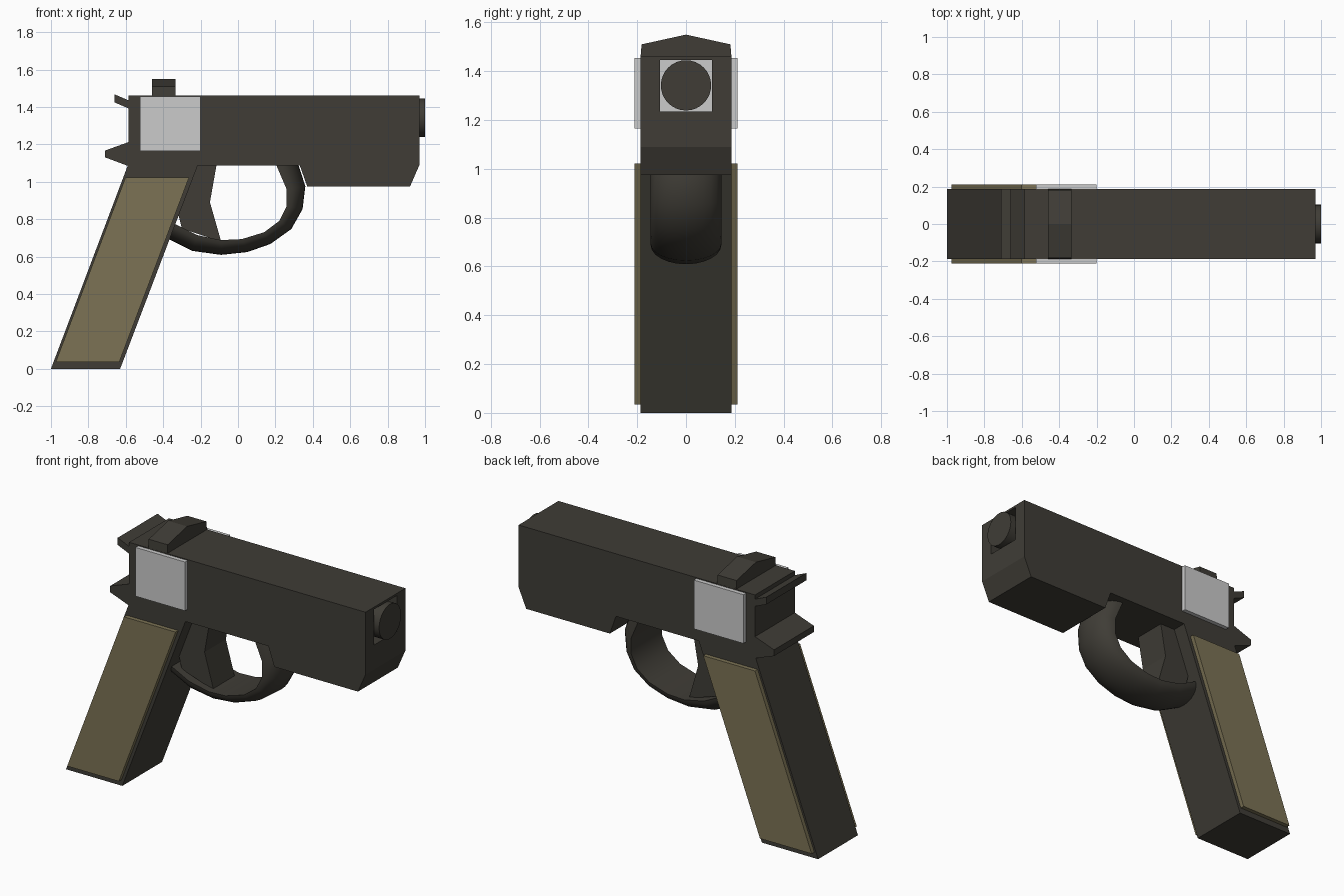
import bpy, bmesh, math

if "Cube" in bpy.data.objects:
    bpy.data.objects.remove(bpy.data.objects["Cube"])

W = 0.187  # half width of the body


def material(name, rgb):
    m = bpy.data.materials.new(name)
    m.diffuse_color = (*rgb, 1)
    m.use_nodes = True
    m.node_tree.nodes["Principled BSDF"].inputs["Base Color"].default_value = m.diffuse_color
    return m


DARK = material("dark_metal", (0.05, 0.046, 0.037))
OLIVE = material("olive_panel", (0.2, 0.17, 0.09))


def finish(name, bm, mat=None):
    bmesh.ops.recalc_face_normals(bm, faces=bm.faces[:])
    me = bpy.data.meshes.new(name)
    bm.to_mesh(me)
    bm.free()
    ob = bpy.data.objects.new(name, me)
    bpy.context.collection.objects.link(ob)
    if mat:
        me.materials.append(mat)
    return ob


def smooth(ob, angle=40):
    bpy.ops.object.select_all(action='DESELECT')
    ob.select_set(True)
    bpy.context.view_layer.objects.active = ob
    bpy.ops.object.shade_smooth_by_angle(angle=math.radians(angle))


def prism(name, pts, y0, y1, mat=None):
    """Extrude an x-z profile from y0 to y1."""
    bm = bmesh.new()
    face = bm.faces.new([bm.verts.new((x, y0, z)) for x, z in pts])
    new = bmesh.ops.extrude_face_region(bm, geom=[face])["geom"]
    bmesh.ops.translate(bm, vec=(0, y1 - y0, 0),
                        verts=[v for v in new if isinstance(v, bmesh.types.BMVert)])
    return finish(name, bm, mat)


def rect(x0, x1, z0, z1):
    return [(x0, z0), (x1, z0), (x1, z1), (x0, z1)]


# body, grip and rear spurs in one side profile
body = prism("body", [
    (-1, 0), (-0.63, 0), (-0.215, 1.088), (0.33, 1.088), (0.37, 0.975),
    (0.92, 0.975), (0.97, 1.09), (0.97, 1.46), (-0.585, 1.46), (-0.585, 1.435),
    (-0.66, 1.467), (-0.66, 1.424), (-0.585, 1.392), (-0.585, 1.212),
    (-0.71, 1.167), (-0.71, 1.13), (-0.59, 1.085)], -W, W, DARK)

# square bore in the front, running back to the grey block
cutter = prism("bore_cutter", rect(-0.24, 1.2, 1.235, 1.447), -0.107, 0.107, DARK)
cutter.hide_render = True
cut = body.modifiers.new("bore", 'BOOLEAN')
cut.operation, cut.solver, cut.object = 'DIFFERENCE', 'EXACT', cutter
bpy.context.view_layer.objects.active = body
bpy.ops.object.modifier_apply(modifier=cut.name)
bpy.data.objects.remove(cutter)

# barrel
bpy.ops.mesh.primitive_cylinder_add(vertices=32, radius=0.103, depth=0.8,
                                    location=(0.6, 0, 1.342),
                                    rotation=(0, math.pi / 2, 0))
barrel = bpy.context.object
barrel.name = "barrel"
barrel.data.materials.append(DARK)
smooth(barrel)

# grey block showing as a plate on both sides
prism("side_plate_block", rect(-0.525, -0.2, 1.165, 1.455), -0.212, 0.212)

# grip panels
panel = [(-0.975, 0.035), (-0.635, 0.035), (-0.262, 1.022), (-0.602, 1.022)]
for side, s in (("left", 1), ("right", -1)):
    prism("grip_panel_" + side, panel, s * (W - 0.02), s * 0.212, OLIVE)

# ridged sight on top
bm = bmesh.new()
ring = [(-W, 1.45), (W, 1.45), (0.182, 1.51), (0, 1.55), (-0.182, 1.51)]
a, b = [[bm.verts.new((x, y, z)) for y, z in ring] for x in (-0.46, -0.335)]
bm.faces.new(a)
bm.faces.new(b)
for i in range(5):
    j = (i + 1) % 5
    bm.faces.new((a[i], a[j], b[j], b[i]))
finish("sight", bm, DARK)

# trigger
prism("trigger", [(-0.23, 1.1), (-0.32, 0.83), (-0.3, 0.75), (-0.09, 0.68),
                  (-0.15, 0.89), (-0.113, 1.1)], -0.1, 0.1, DARK)

# trigger guard: half-round section swept along inner and outer curves
inner = [(0.2, 1.1), (0.26, 0.96), (0.26, 0.87), (0.22, 0.79), (0.14, 0.73),
         (0.02, 0.693), (-0.09, 0.688), (-0.22, 0.715), (-0.36, 0.785)]
outer = [(0.32, 1.1), (0.36, 0.976), (0.345, 0.853), (0.285, 0.747), (0.173, 0.667),
         (0.05, 0.624), (-0.09, 0.609), (-0.243, 0.63), (-0.385, 0.7)]
bm = bmesh.new()
N = 12
rows = []
for (xi, zi), (xo, zo) in zip(inner, outer):
    row = []
    for k in range(N + 1):
        t = math.pi * k / N
        s = math.sin(t)
        row.append(bm.verts.new((xi + (xo - xi) * s, 0.145 * math.cos(t), zi + (zo - zi) * s)))
    rows.append(row)
for r0, r1 in zip(rows, rows[1:]):
    for k in range(N + 1):
        m = (k + 1) % (N + 1)
        bm.faces.new((r0[k], r0[m], r1[m], r1[k]))
bm.faces.new(rows[0])
bm.faces.new(rows[-1])
smooth(finish("trigger_guard", bm, DARK))
